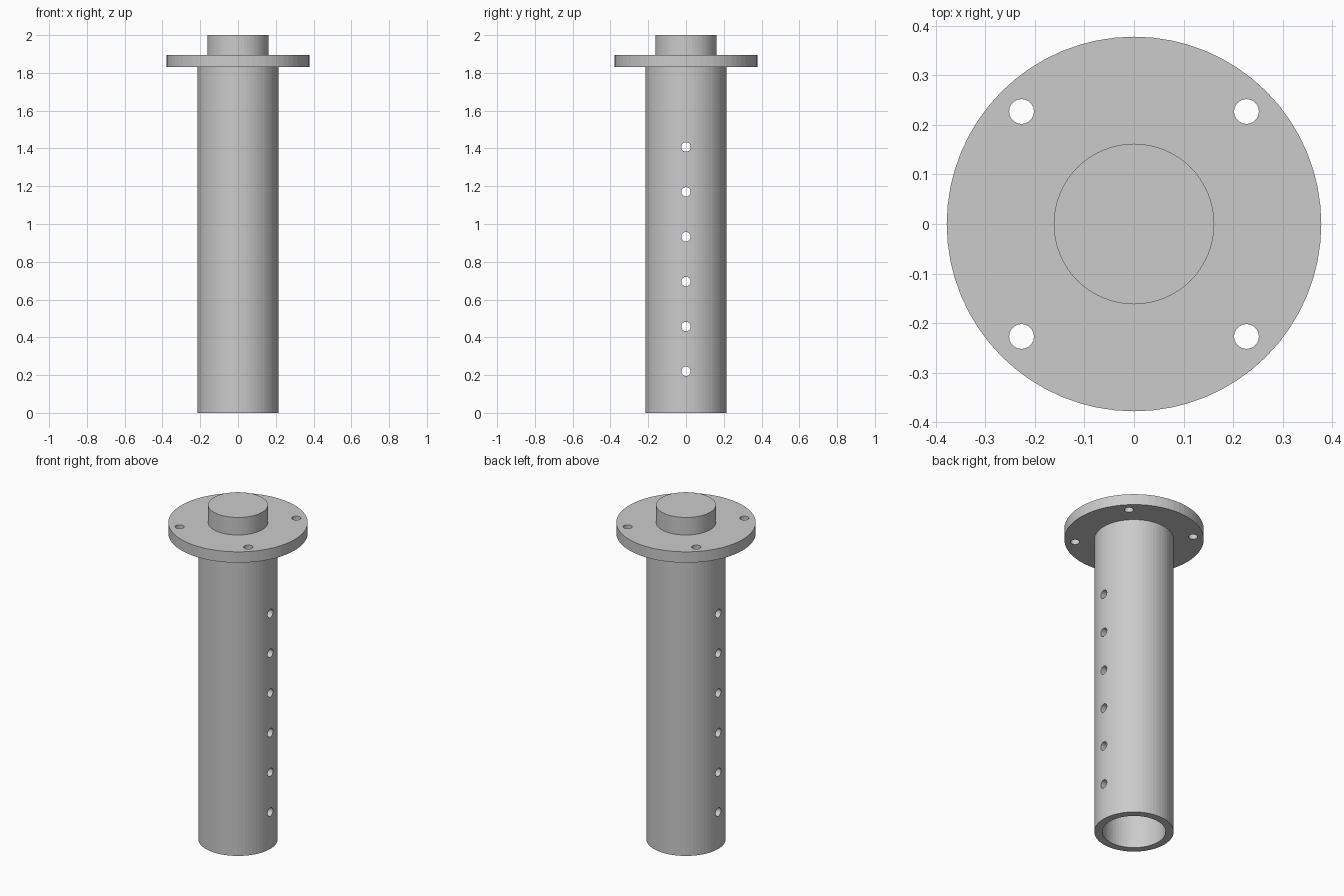
import bpy, bmesh
from math import pi
from mathutils import Matrix

if "Cube" in bpy.data.objects:
    bpy.data.objects.remove(bpy.data.objects["Cube"])

SEGMENTS = 64


def make_object(name, bm):
    bmesh.ops.recalc_face_normals(bm, faces=bm.faces)
    mesh = bpy.data.meshes.new(name)
    bm.to_mesh(mesh)
    bm.free()
    obj = bpy.data.objects.new(name, mesh)
    bpy.context.collection.objects.link(obj)
    return obj


def lathe(name, profile):
    """Revolve (radius, z) points around the z axis."""
    bm = bmesh.new()
    verts = [bm.verts.new((r, 0, z)) for r, z in profile]
    edges = [bm.edges.new(pair) for pair in zip(verts, verts[1:])]
    bmesh.ops.spin(bm, geom=verts + edges, cent=(0, 0, 0), axis=(0, 0, 1),
                   angle=2 * pi, steps=SEGMENTS, use_merge=True)
    bmesh.ops.remove_doubles(bm, verts=bm.verts, dist=1e-5)
    return make_object(name, bm)


def add_drill(bm, radius, length, matrix):
    bmesh.ops.create_cone(bm, cap_ends=True, segments=32, radius1=radius,
                          radius2=radius, depth=length, matrix=matrix)


# Turned body: blind bore, tube wall, flange and top boss
body = lathe("flanged_tube", [
    (0, 1.83), (0.172, 1.83), (0.172, 0), (0.215, 0), (0.215, 1.83),
    (0.378, 1.83), (0.378, 1.895), (0.162, 1.895), (0.162, 2.0), (0, 2.0),
])

drills = bmesh.new()
# Row of cross holes through both tube walls
for i in range(6):
    add_drill(drills, 0.025, 0.6, Matrix.Translation((0, 0, 0.22 + 0.2375 * i))
              @ Matrix.Rotation(pi / 2, 4, 'Y'))
# Four bolt holes in the flange
for x in (-0.227, 0.227):
    for y in (-0.227, 0.227):
        add_drill(drills, 0.025, 0.16, Matrix.Translation((x, y, 1.8625)))
cutter = make_object("hole_cutters", drills)
cutter.hide_render = True
cutter.hide_set(True)

cut = body.modifiers.new("holes", 'BOOLEAN')
cut.operation = 'DIFFERENCE'
cut.solver = 'EXACT'
cut.object = cutter
